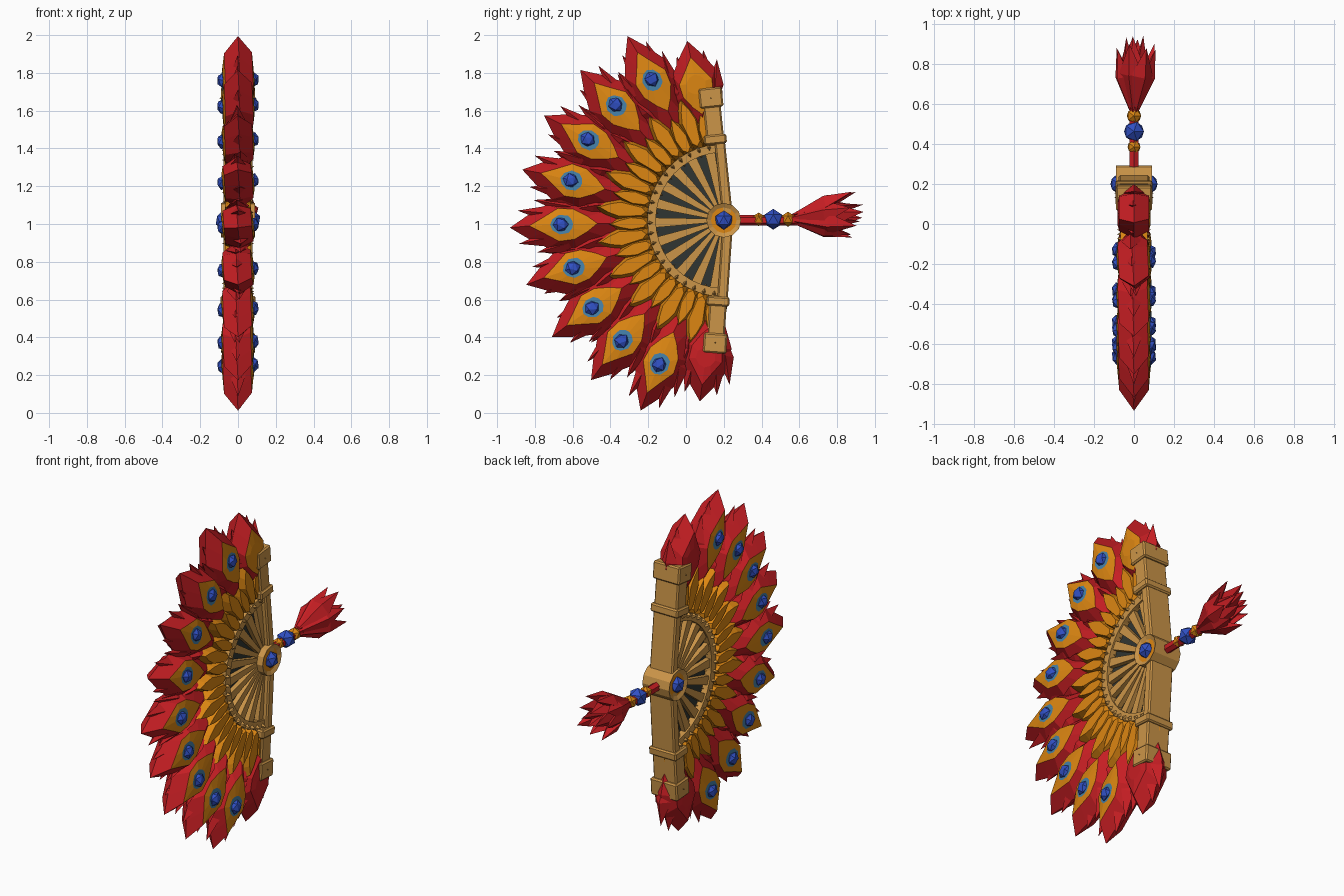
import bpy, bmesh, random
from math import radians, sin, cos, pi
from mathutils import Matrix, Vector

random.seed(4)
if "Cube" in bpy.data.objects:
    bpy.data.objects.remove(bpy.data.objects["Cube"])

PIVOT = Vector((0, 0.2, 1.02))
STEP, MIDDLE = 16.1, 92.0


def material(name, rgb):
    m = bpy.data.materials.new(name)
    m.use_nodes = True
    m.diffuse_color = (*rgb, 1)
    m.node_tree.nodes["Principled BSDF"].inputs["Base Color"].default_value = (*rgb, 1)
    return m


RED = material("crimson", (0.57, 0.013, 0.017))
ORANGE = material("amber", (0.72, 0.24, 0.006))
GOLD = material("tan gold", (0.6, 0.3, 0.065))
BLUE = material("royal blue", (0.03, 0.08, 0.55))
TEAL = material("steel teal", (0.06, 0.22, 0.4))
DARK = material("charcoal", (0.03, 0.036, 0.032))


def spoke(deg, twist=0.0):
    """Frame at the pivot whose local z points outward along the fan."""
    return (Matrix.Translation(PIVOT) @ Matrix.Rotation(radians(deg), 4, 'X')
            @ Matrix.Rotation(radians(twist), 4, 'Z'))


def finish(name, bm, mats, frame=Matrix(), bevel=0.0):
    bmesh.ops.recalc_face_normals(bm, faces=bm.faces)
    mesh = bpy.data.meshes.new(name)
    bm.to_mesh(mesh)
    bm.free()
    for m in mats:
        mesh.materials.append(m)
    ob = bpy.data.objects.new(name, mesh)
    bpy.context.collection.objects.link(ob)
    ob.matrix_world = frame
    if bevel:
        mod = ob.modifiers.new("Bevel", 'BEVEL')
        mod.width, mod.segments = bevel, 1


def blade(bm, a, b, w, thick, mid=0.5, side=(0, 1, 0)):
    """Pointed faceted barb from a to b."""
    a, b = Vector(a), Vector(b)
    side = Vector(side)
    up = (b - a).cross(side).normalized()
    c = a.lerp(b, mid)
    va, vb = bm.verts.new(a), bm.verts.new(b)
    ring = [bm.verts.new(c + d) for d in (side * w, up * thick, -side * w, -up * thick)]
    for i in range(4):
        for end in (va, vb):
            bm.faces.new((ring[i], ring[(i + 1) % 4], end))


def flat_leaf(bm, points, half):
    """Leaf with a sharp rim and a broad, nearly flat face on both sides."""
    full = points + [(-v, u) for v, u in points[-2:0:-1]]
    mid = sum(u for v, u in points) / len(points)
    edge = [bm.verts.new((0, v, u)) for v, u in full]
    n = len(edge)
    for s in (1, -1):
        top = [bm.verts.new((s * half, v * .62, mid + (u - mid) * .72)) for v, u in full]
        bm.faces.new(top)
        for i in range(n):
            j = (i + 1) % n
            bm.faces.new((edge[i], edge[j], top[j], top[i]))


def prism(bm, outline, half):
    """Slab of the fan plane: outline of (tangent, radius), thickness along x."""
    front = [bm.verts.new((half, v, u)) for v, u in outline]
    back = [bm.verts.new((-half, v, u)) for v, u in outline]
    bm.faces.new(front)
    bm.faces.new(back[::-1])
    n = len(front)
    for i in range(n):
        j = (i + 1) % n
        bm.faces.new((front[i], back[i], back[j], front[j]))


def gem(name, centre, scale, mat=BLUE, frame=Matrix()):
    bm = bmesh.new()
    bmesh.ops.create_icosphere(bm, subdivisions=1, radius=1)
    bmesh.ops.transform(bm, verts=bm.verts, matrix=Matrix.Translation(centre) @ Matrix.Diagonal((*scale, 1)))
    finish(name, bm, [mat], frame)


# Large feathers: nested leaf outlines from the rim inward to the eye
LEAF = [(0, 1.1), (.06, 1.01), (.115, .91), (.13, .76), (.07, .6), (0, .42)]
PATCH = [(0, 1.0), (.04, .93), (.088, .85), (.08, .77), (.04, .7), (0, .65)]
EYE = [(0, .893), (.03, .88), (.052, .845), (.046, .8), (.022, .78), (0, .775)]
BARBS = [((.04, .74), (.08, 1.04)), ((.06, .64), (.135, .96)), ((.04, .54), (.155, .83)), ((.03, .48), (.12, .71))]


def feather(name, size, frame, barbs, colours):
    """colours lists the patch and eye material slots for the +x and -x faces."""
    bm = bmesh.new()
    loops_2d = [half + [(-v, u) for v, u in half[-2:0:-1]] for half in (LEAF, PATCH, EYE)]
    edge = [bm.verts.new((0, v, u * size)) for v, u in loops_2d[0]]
    n = len(edge)
    for sx, (patch, eye) in zip((1, -1), colours):
        loops = [edge] + [[bm.verts.new((sx * x, v, u * size)) for v, u in pts]
                          for pts, x in zip(loops_2d[1:], (.074, .083))]
        for k, slot in enumerate((0, patch)):
            for i in range(n):
                j = (i + 1) % n
                f = bm.faces.new((loops[k][i], loops[k][j], loops[k + 1][j], loops[k + 1][i]))
                f.material_index = slot
        bm.faces.new(loops[2]).material_index = eye
    for s in (1, -1):
        for (v0, u0), (v1, u1) in barbs:
            j = random.uniform(-.02, .02)
            blade(bm, (0, s * v0, u0 * size), (j / 2, s * (v1 + j / 2), (u1 + j) * size), .045, .052)
    finish(name, bm, [RED, ORANGE, TEAL], frame)


for i in range(-4, 5):
    frame = spoke(MIDDLE + STEP * i, 5)
    size = 1.03 if i == 0 else 1.0
    feather(f"feather_{i + 5}", size, frame, BARBS, [(1, 2), (1, 2)])
    for s, label in ((1, "left"), (-1, "right")):
        gem(f"feather_gem_{label}_{i + 5}", (s * .085, 0, .838 * size), (.028, .04, .042), BLUE, frame)
feather("upper_end_feather", .88, spoke(MIDDLE - 5 * STEP), BARBS[:2], [(1, 1), (0, 0)])
feather("lower_end_feather", .88, spoke(MIDDLE + 5 * STEP), BARBS[:2], [(0, 0), (0, 0)])

# Short amber feathers around the rim, longer ones in the gaps
for k in range(-10, 11):
    reach = .71 if k % 2 else .64
    wide = .06 if k % 2 else .05
    bm = bmesh.new()
    flat_leaf(bm, [(0, reach), (wide * .6, reach - .07), (wide, reach - .15), (.035, .4), (0, .37)], .068)
    for s in (1, -1):
        j = random.uniform(-.02, .02)
        blade(bm, (0, s * .015, .36), (s * .01, s * .075, reach - .09 + j), .032, .06)
    finish(f"short_feather_{k + 11}", bm, [ORANGE], spoke(MIDDLE + STEP * k / 2))

# Dark folded web, tan ribs and chunky rim
arc = [radians(3 + 175 * i / 20) for i in range(21)]
bm = bmesh.new()
prism(bm, [(0, 0)] + [(-.39 * sin(a), .39 * cos(a)) for a in arc], .022)
finish("web", bm, [DARK], Matrix.Translation(PIVOT))

bm = bmesh.new()
prism(bm, [(-.405 * sin(a), .405 * cos(a)) for a in arc] + [(-.36 * sin(a), .36 * cos(a)) for a in arc[::-1]], .06)
finish("rim", bm, [GOLD], Matrix.Translation(PIVOT))

for k in range(-10, 11):
    frame = spoke(MIDDLE + STEP * k / 2)
    bm = bmesh.new()
    blade(bm, (0, 0, .335), (0, 0, .45), .034, .085)
    finish(f"rim_knob_{k + 11}", bm, [GOLD], frame)
    if k % 2 == 0:
        bm = bmesh.new()
        prism(bm, [(-.01, .06), (.01, .06), (.027, .38), (-.027, .38)], .05)
        finish(f"rib_{k // 2 + 6}", bm, [GOLD], frame)

# Outer guards with collars and caps, s flips the outer side
for label, deg, s in (("upper", 6, 1), ("lower", 176, -1)):
    frame = spoke(deg)
    for part, lo, hi, r0, r1, half in (
            ("inner_bar", -.005, .05, .03, .42, .078), ("outer_bar", -.045, .047, .4, .66, .078),
            ("collar", -.06, .06, .405, .455, .092), ("cap", -.062, .062, .6, .705, .09)):
        bm = bmesh.new()
        prism(bm, [(s * lo, r0), (s * hi, r0), (s * hi, r1), (s * lo, r1)], half)
        finish(f"{label}_guard_{part}", bm, [GOLD], frame, .008)
    bm = bmesh.new()
    blade(bm, (0, 0, .61), (0, 0, .69), .03, .1)
    finish(f"{label}_guard_stud", bm, [GOLD], frame)

# Hub with a recessed amber ring and a gem on each side
bm = bmesh.new()
bmesh.ops.create_cone(bm, cap_ends=True, segments=12, radius1=.092, radius2=.092, depth=.18)
caps = [f for f in bm.faces if len(f.verts) > 4]
bmesh.ops.inset_individual(bm, faces=caps, thickness=.024, depth=-.012)
for f in caps:
    f.material_index = 1
finish("hub", bm, [GOLD, ORANGE], Matrix.Translation(PIVOT) @ Matrix.Rotation(pi / 2, 4, 'Y'))
for s, label in ((1, "left"), (-1, "right")):
    gem(f"hub_gem_{label}", PIVOT + Vector((s * .08, 0, 0)), (.042, .05, .05))

# Cord, beads and tassel
bm = bmesh.new()
bmesh.ops.create_cone(bm, cap_ends=True, segments=6, radius1=.027, radius2=.027, depth=.34)
finish("cord", bm, [RED], Matrix.Translation((0, .42, 1.02)) @ Matrix.Rotation(pi / 2, 4, 'X'))
for name, y, r, mat in (("inner_bead", .385, .036, ORANGE), ("blue_bead", .462, .055, BLUE), ("outer_bead", .54, .04, ORANGE)):
    gem(name, (0, y, 1.025), (r, r, r), mat)

bm = bmesh.new()
for count, spread, length in ((8, .125, .35), (4, .05, .385)):
    for i in range(count):
        a = 2 * pi * i / count + .3
        out = Vector((cos(a) * .85, 0, sin(a)))
        side = Vector((-sin(a), 0, cos(a)))
        root = Vector((0, .55, 1.027)) + out * .02
        tip = Vector((.008, .55 + length + random.uniform(-.03, .005), 1.05)) + out * (spread + random.uniform(-.015, .015))
        blade(bm, root, tip, .062, .038, .58, side)
finish("tassel", bm, [RED])
